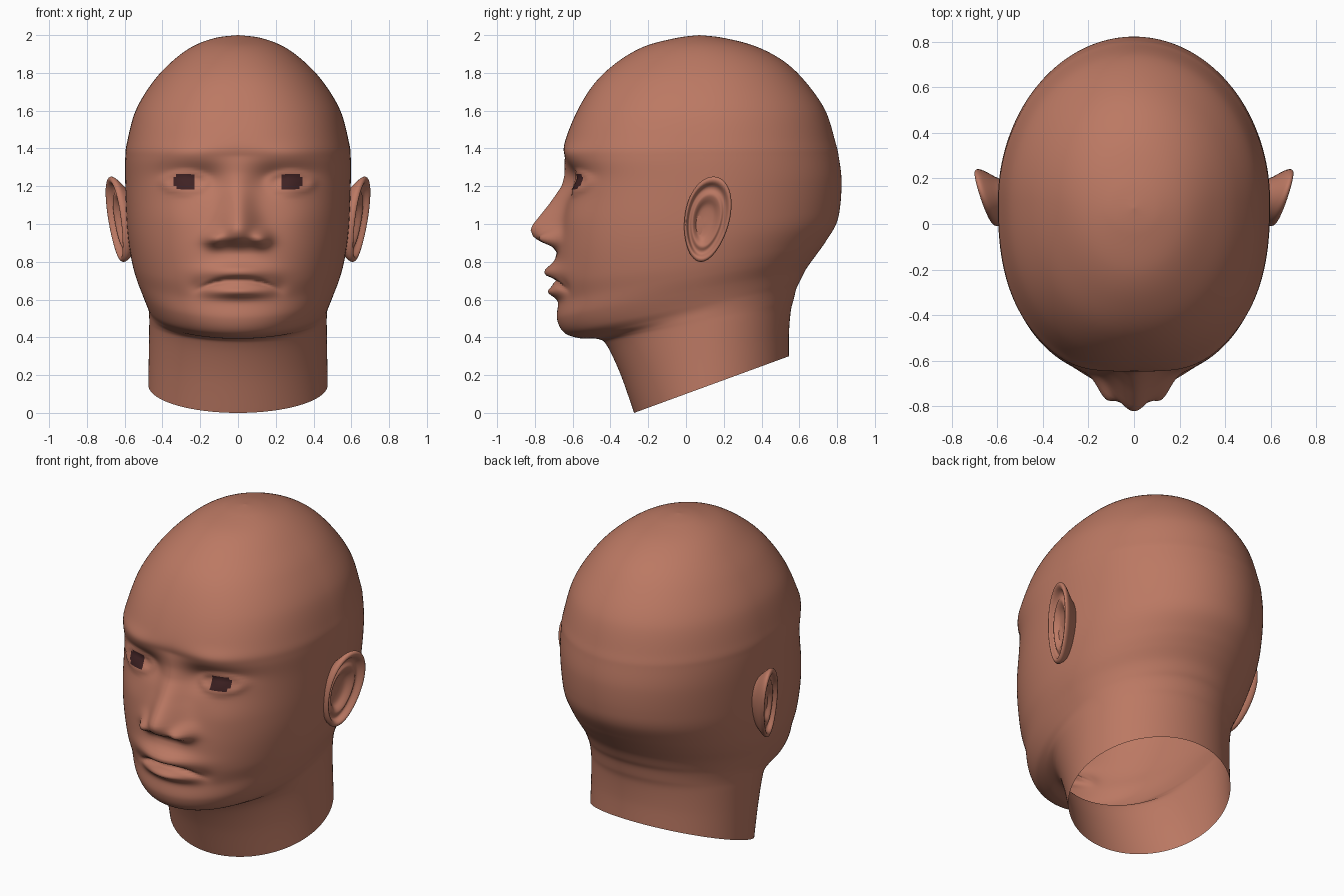
import bpy, bmesh, math
from math import exp, sin, cos, pi

if "Cube" in bpy.data.objects:
    bpy.data.objects.remove(bpy.data.objects["Cube"])


def material(name, rgb):
    m = bpy.data.materials.new(name)
    m.diffuse_color = (*rgb, 1)
    m.use_nodes = True
    m.node_tree.nodes["Principled BSDF"].inputs["Base Color"].default_value = m.diffuse_color
    return m


skin = material("skin", (0.50, 0.19, 0.125))
dark = material("dark_eye", (0.05, 0.016, 0.017))


def spline(keys, per):
    """Catmull-Rom through tuples, `per` steps in each span."""
    out, n = [], len(keys)
    for i in range(n - 1):
        p0, p1, p2, p3 = (keys[max(0, min(n - 1, i + k))] for k in (-1, 0, 1, 2))
        for s in range(per):
            t = s / per
            out.append([0.5 * (2 * b + (c - a) * t + (2 * a - 5 * b + 4 * c - d) * t * t
                               + (3 * b - a - 3 * c + d) * t ** 3)
                        for a, b, c, d in zip(p0, p1, p2, p3)])
    return out + [list(keys[-1])]


def ramp(table, v):
    """Smoothly stepped lookup in a list of rising (v, value) pairs."""
    if v <= table[0][0]:
        return table[0][1]
    for (a, fa), (b, fb) in zip(table, table[1:]):
        if v <= b:
            return fa + (fb - fa) * (v - a) / (b - a)
    return table[-1][1]


def bump(x, z, cx, cz, sx, sz):
    return exp(-((x - cx) / sx) ** 2 - ((z - cz) / sz) ** 2)


def loft(name, rings, close_end=False):
    """Skin a list of closed rings into a smooth object."""
    bm = bmesh.new()
    rows = [[bm.verts.new(p) for p in r] for r in rings]
    n = len(rows[0])
    for a, b in zip(rows, rows[1:]):
        for j in range(n):
            k = (j + 1) % n
            bm.faces.new((a[j], a[k], b[k], b[j]))
    bmesh.ops.remove_doubles(bm, verts=bm.verts, dist=1e-5)
    if close_end:
        bmesh.ops.holes_fill(bm, edges=[e for e in bm.edges if e.is_boundary])
    bmesh.ops.recalc_face_normals(bm, faces=bm.faces)
    for f in bm.faces:
        f.smooth = True
    me = bpy.data.meshes.new(name)
    bm.to_mesh(me)
    bm.free()
    ob = bpy.data.objects.new(name, me)
    bpy.context.collection.objects.link(ob)
    me.materials.append(skin)
    return ob


# Head rings: front z, front y, back z, back y, y of widest point, half width, front squareness
RINGS = [
    (0.00, -.275, 0.30, .545, .13, .475, 2.0), (0.20, -.345, 0.42, .545, .12, .472, 2.0),
    (0.35, -.415, 0.54, .555, .11, .470, 2.0), (0.39, -.460, 0.60, .570, .10, .470, 2.0),
    (.395, -.560, 0.66, .585, .10, .473, 2.0), (.425, -.645, 0.70, .605, .08, .485, 2.05),
    (0.50, -.683, 0.76, .635, .06, .510, 2.1), (0.60, -.675, 0.83, .685, .06, .540, 2.15),
    (0.70, -.690, 0.90, .735, .06, .562, 2.2), (0.85, -.685, 1.00, .795, .07, .582, 2.3),
    (1.00, -.660, 1.10, .817, .08, .592, 2.4), (1.20, -.625, 1.24, .823, .10, .597, 2.5),
    (1.34, -.638, 1.36, .808, .10, .597, 2.5), (1.43, -.642, 1.43, .792, .10, .588, 2.4),
    (1.60, -.575, 1.60, .738, .10, .542, 2.3), (1.75, -.480, 1.75, .635, .10, .452, 2.2),
    (1.86, -.360, 1.86, .520, .10, .350, 2.1), (1.94, -.220, 1.94, .370, .08, .240, 2.0),
    (1.985, -.05, 1.985, .20, .07, .120, 2.0), (2.00, 0.07, 2.00, .070, .07, 0.00, 2.0)]

NOSE_OUT = [(.85, 0), (.88, .025), (.905, .09), (.93, .135), (.97, .158), (1.0, .148),
            (1.1, .088), (1.2, .035), (1.27, .015), (1.36, 0)]
NOSE_WIDE = [(.9, .12), (1.0, .10), (1.1, .085), (1.3, .075)]


def face_push(x, z):
    """How far the face features stand out towards the front."""
    x = abs(x)
    d = ramp(NOSE_OUT, z) * exp(-(x / ramp(NOSE_WIDE, z)) ** 2)
    d += .065 * bump(x, z, .125, .92, .05, .042)            # nostril wings
    d += .060 * bump(x, z, 0, .745, .17, .045)              # upper lip
    d += .050 * bump(x, z, 0, .640, .15, .032)              # lower lip
    line = .705 - .045 * (x / .2) ** 2                      # mouth line
    d -= .030 * exp(-((z - line) / .013) ** 2 - (x / .19) ** 6)
    d -= .012 * bump(x, z, .22, .66, .04, .04)              # mouth corners
    d -= .035 * bump(x, z, .17, 1.23, .09, .07)             # eye sockets
    d -= .020 * bump(x, z, .30, 1.26, .14, .05)
    d += .022 * bump(x, z, .28, 1.215, .10, .05)            # eyeballs
    r = math.hypot((x - .28) / .105, (z - 1.222) / .045)
    d += .010 * exp(-((r - 1.1) / .25) ** 2)                # eyelids
    d += .018 * bump(x, z, .27, 1.37, .16, .05)             # brows
    d += .012 * bump(x, z, .32, 1.03, .14, .12)             # cheeks
    return d


# Head and neck: one open shell, finer towards the face
HALF = 110
angles = [pi * (j / HALF) ** 1.35 for j in range(HALF + 1)]
angles += [-a for a in reversed(angles[1:-1])]
rings = []
for zf, yf, zb, yb, yc, w, n in spline(RINGS, 10):
    ring = []
    for a in angles:
        s, c = sin(a), cos(a)
        e = n if c > 0 else 2
        r = (abs(s) ** e + abs(c) ** e) ** (-1 / e)
        x = w * r * s
        y = yc - r * c * ((yc - yf) if c > 0 else (yb - yc))
        z = zf + (zb - zf) * (y - yf) / max(yb - yf, 1e-6)
        if c > 0 and .45 < z < 1.6:
            y -= face_push(x, z) * min(1, c * 3)
        ring.append((x, y, z))
    rings.append(ring)
head = loft("head", rings)

# Dark eye openings
head.data.materials.append(dark)
for p in head.data.polygons:
    x, y, z = p.center
    if y < 0 and ((abs(x) - .28) / .056) ** 4 + ((z - 1.225) / .041) ** 4 < 1:
        p.material_index = 1

# Ears: (size, height above the tilted ear plane) from the root over the rim into the bowl
EAR = [(.62, -.11), (.74, -.07), (.90, -.035), (.99, -.012), (1.0, .004), (.95, .014),
       (.88, .010), (.80, -.012), (.72, -.016), (.62, -.006), (.52, -.014), (.38, -.034),
       (.18, -.040), (.02, -.040)]
ear_rings = []
for size, h in spline(EAR, 3):
    ring = []
    for j in range(48):
        t = 2 * pi * j / 48
        k = 1 - size
        y = .112 - .015 * k + size * (.120 * cos(t) * (1 + .12 * sin(t)) + .033 * sin(t))
        z = 1.025 - .02 * k + size * .225 * sin(t)
        x = .603 + .30 * y + .10 * (z - 1.0) + h
        ring.append((x, y, z))
    ear_rings.append(ring)
ears = loft("ears", ear_rings, True)
mirror = ears.modifiers.new("mirror", 'MIRROR')
mirror.use_axis = (True, False, False)
